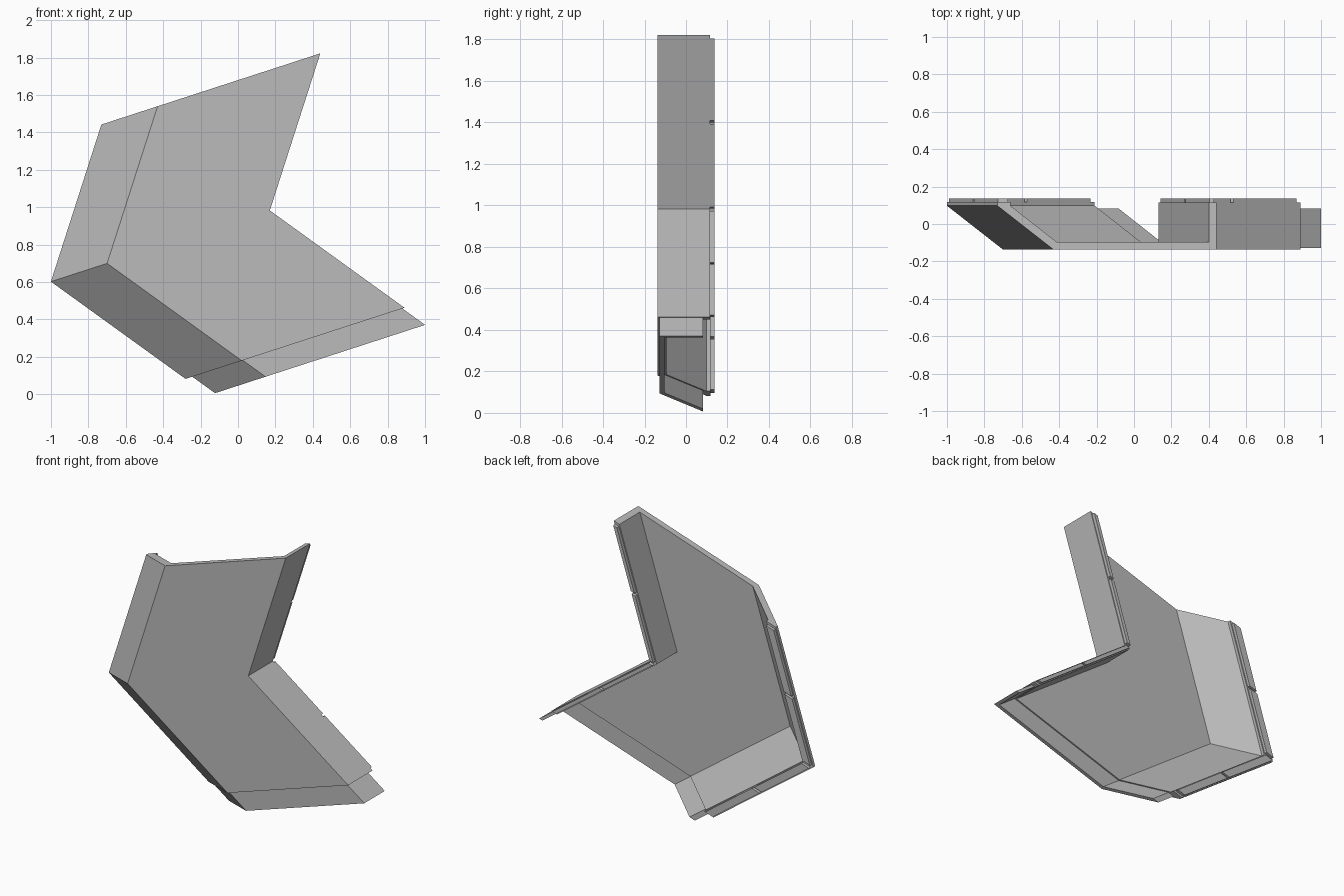
import bpy
import bmesh
from mathutils import Vector

cube = bpy.data.objects.get("Cube")
if cube:
    bpy.data.objects.remove(cube, do_unlink=True)

grey = bpy.data.materials.new("plain_grey")
GREY = (0.5, 0.5, 0.5, 1)
grey.diffuse_color = GREY
grey.use_nodes = True
grey.node_tree.nodes["Principled BSDF"].inputs["Base Color"].default_value = GREY

# Bent path of the channel, and the direction across it
PATH = [Vector((-0.43, 0, 1.54)), Vector((-0.70, 0, 0.70)), Vector((0.02, 0, 0.18))]
ACROSS = Vector((0.951, 0, 0.309))


def path_point(t):
    a = 0 if t <= 1 else 1
    return PATH[a] + (PATH[a + 1] - PATH[a]) * (t - a)


def sweep(name, profile, stations):
    """Sweep a closed (across, y) profile through stations on the path."""
    bm = bmesh.new()
    rings = []
    for t in stations:
        base = path_point(t)
        rings.append([bm.verts.new(base + ACROSS * s + Vector((0, y, 0)))
                      for s, y in profile])
    n = len(profile)
    for r0, r1 in zip(rings, rings[1:]):
        for i in range(n):
            j = (i + 1) % n
            bm.faces.new((r0[i], r0[j], r1[j], r1[i]))
    bm.faces.new(rings[0])
    bm.faces.new(rings[-1])
    bmesh.ops.recalc_face_normals(bm, faces=bm.faces)
    mesh = bpy.data.meshes.new(name)
    bm.to_mesh(mesh)
    bm.free()
    mesh.materials.append(grey)
    obj = bpy.data.objects.new(name, mesh)
    bpy.context.collection.objects.link(obj)
    return obj


# Main channel: flat front, sloped wall on one side, upright wall on the other
sweep("channel_shell", [
    (-0.316, 0.118), (-0.316, 0.098), (0, -0.137), (0.915, -0.137), (0.915, 0.115),
    (0.873, 0.115), (0.873, -0.095), (0.016, -0.095), (-0.243, 0.098), (-0.243, 0.118),
], [0, 1, 2])

# Slightly smaller tongue extending from the lower end
sweep("joint_tongue", [
    (-0.278, 0.083), (0.006, -0.128), (0.903, -0.128), (0.903, 0.083),
    (0.880, 0.083), (0.880, -0.104), (0.014, -0.104), (-0.236, 0.083),
], [1.95, 2.169])

# Raised rim strips along the back of both walls, split at mid-length
for side, s0, s1, y0 in (("sloped", -0.308, -0.251, 0.117), ("upright", 0.881, 0.909, 0.114)):
    for k, (t0, t1) in enumerate(((0.02, 0.49), (0.51, 0.985), (1.015, 1.49), (1.51, 1.98))):
        sweep(f"{side}_rim_{k + 1}",
              [(s0, y0), (s1, y0), (s1, 0.137), (s0, 0.137)], [t0, t1])
